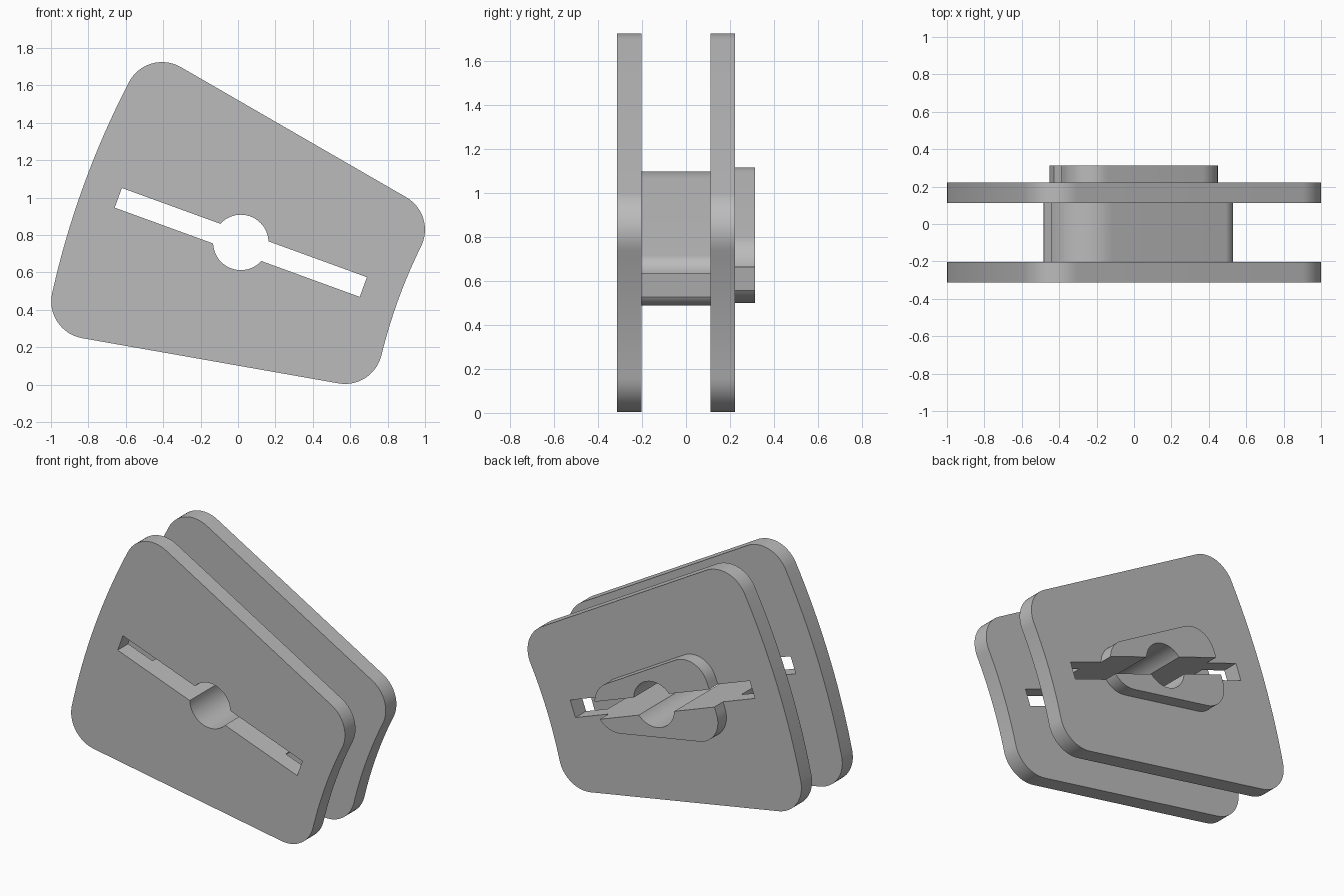
import bpy, bmesh
from math import pi, sin, cos, tan, asin, atan2, sqrt, radians

default = bpy.data.objects.get("Cube")
if default:
    bpy.data.objects.remove(default)

TILT = radians(-20)              # slot axis direction in the x-z plane
TAPER = radians(10)              # half angle between the two straight edges
CENTRE_X, CENTRE_Z = 0.015, 0.76  # middle of the hole
APEX = 3.751                     # distance from the hole to the arc centre

grey = bpy.data.materials.new("plain_grey")
grey.use_nodes = True
colour = (0.5, 0.5, 0.5, 1)
grey.diffuse_color = colour
grey.node_tree.nodes["Principled BSDF"].inputs["Base Color"].default_value = colour


def arc(cu, cv, radius, start, end, steps):
    return [(cu + radius * cos(start + (end - start) * i / steps),
             cv + radius * sin(start + (end - start) * i / steps))
            for i in range(steps + 1)]


def fillet_centre(half_width, radius, reach):
    """Centre touching the straight edge, at a given distance from the apex."""
    u = APEX - reach
    for _ in range(8):
        v = half_width - u * tan(TAPER) - radius / cos(TAPER)
        u = APEX - sqrt(reach ** 2 - v ** 2)
    return u, v


def sector_outline(near, far, half_width, near_fillet, far_fillet):
    """Rounded ring sector; the upper half is built and mirrored."""
    r_in, r_out = APEX - near, APEX + far
    edge = pi / 2 - TAPER
    u1, v1 = fillet_centre(half_width, near_fillet, r_in + near_fillet)
    u2, v2 = fillet_centre(half_width, far_fillet, r_out - far_fillet)
    turn1, turn2 = atan2(v1, APEX - u1), atan2(v2, APEX - u2)
    half = arc(APEX, 0, r_in, pi, pi - turn1, 10)
    half += arc(u1, v1, near_fillet, -turn1, edge, 16)
    half += arc(u2, v2, far_fillet, edge, pi - turn2, 16)
    half += arc(APEX, 0, r_out, pi - turn2, pi, 10)
    return half + [(u, -v) for u, v in reversed(half[1:-1])]


def keyhole_outline(radius, half_length, half_slot):
    """Round hole with a straight slot running through it."""
    a = asin(half_slot / radius)
    half = [(half_length, half_slot)] + arc(0, 0, radius, a, pi - a, 32)
    half.append((-half_length, half_slot))
    return half + [(u, -v) for u, v in reversed(half)]


def prism(name, outline, front, back):
    """Extrude a tilted outline along y."""
    bm = bmesh.new()
    verts = [bm.verts.new((CENTRE_X + u * cos(TILT) - v * sin(TILT), front,
                           CENTRE_Z + u * sin(TILT) + v * cos(TILT)))
             for u, v in outline]
    bmesh.ops.remove_doubles(bm, verts=verts, dist=0.0005)
    face = bm.faces.new([v for v in verts if v.is_valid])
    grown = bmesh.ops.extrude_face_region(bm, geom=[face])["geom"]
    bmesh.ops.translate(bm, vec=(0, back - front, 0),
                        verts=[g for g in grown if isinstance(g, bmesh.types.BMVert)])
    bmesh.ops.recalc_face_normals(bm, faces=bm.faces)
    mesh = bpy.data.meshes.new(name)
    bm.to_mesh(mesh)
    bm.free()
    mesh.materials.append(grey)
    obj = bpy.data.objects.new(name, mesh)
    bpy.context.collection.objects.link(obj)
    return obj


# Cutter for the hole and slot
cutter = prism("slot_cutter", keyhole_outline(0.148, 0.697, 0.056), -0.5, 0.5)
cutter.hide_render = True

# Outer plates, spacer between them and raised boss at the back
plate = sector_outline(0.896, 0.894, APEX * tan(TAPER), 0.2, 0.2)
core = sector_outline(0.528, 0.515, 0.2016, 0.08, 0.245)
boss = sector_outline(0.45, 0.45, 0.2147, 0.16, 0.16)
parts = [prism("front_plate", plate, -0.313, -0.203),
         prism("spacer_core", core, -0.203, 0.112),
         prism("back_plate", plate, 0.112, 0.223),
         prism("back_boss", boss, 0.223, 0.313)]

# Cut the slot through every part and smooth the curved walls
for part in parts:
    cut = part.modifiers.new("slot", "BOOLEAN")
    cut.object = cutter
    cut.solver = "EXACT"
    bpy.context.view_layer.objects.active = part
    bpy.ops.object.modifier_apply(modifier=cut.name)
    for poly in part.data.polygons:
        poly.use_smooth = True
    part.data.set_sharp_from_angle(angle=radians(30))

bpy.data.objects.remove(cutter)
